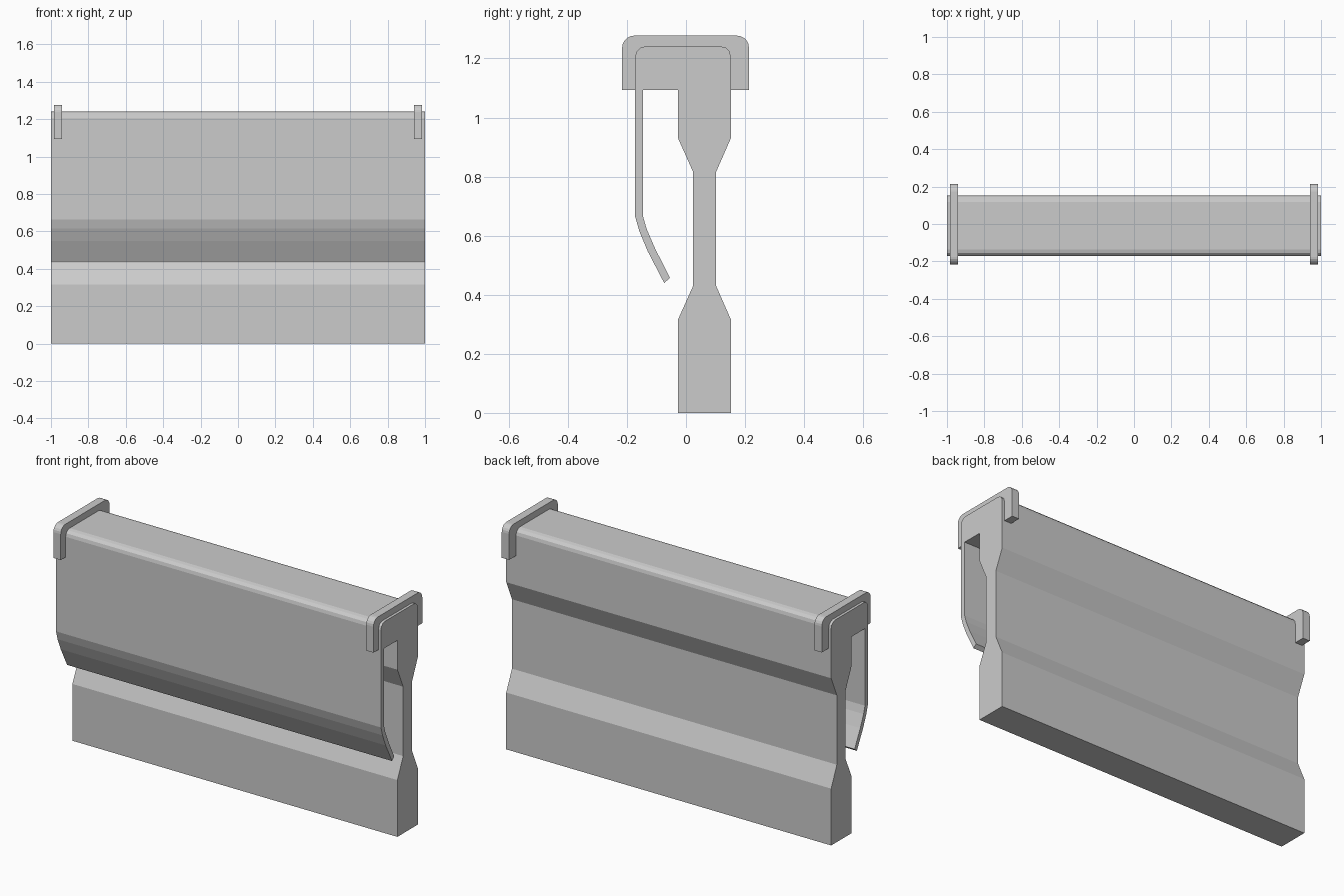
import bpy
import bmesh
from math import sin, cos, radians

cube = bpy.data.objects.get("Cube")
if cube:
    bpy.data.objects.remove(cube, do_unlink=True)

grey = bpy.data.materials.new("light_grey")
grey.use_nodes = True
colour = (0.6, 0.6, 0.6, 1)
grey.diffuse_color = colour
grey.node_tree.nodes["Principled BSDF"].inputs["Base Color"].default_value = colour


def arc(y, z, r, start, end, steps=3):
    """Rounded corner points around a centre in the (y, z) plane."""
    angles = [radians(start + (end - start) * i / steps) for i in range(steps + 1)]
    return [(y + r * cos(a), z + r * sin(a)) for a in angles]


def extrude_profile(name, points, x0, x1):
    """Extrude a closed (y, z) outline along x."""
    bm = bmesh.new()
    face = bm.faces.new([bm.verts.new((x0, y, z)) for y, z in points])
    result = bmesh.ops.extrude_face_region(bm, geom=[face])
    moved = [v for v in result["geom"] if isinstance(v, bmesh.types.BMVert)]
    bmesh.ops.translate(bm, verts=moved, vec=(x1 - x0, 0, 0))
    bmesh.ops.recalc_face_normals(bm, faces=bm.faces[:])
    mesh = bpy.data.meshes.new(name)
    bm.to_mesh(mesh)
    bm.free()
    mesh.materials.append(grey)
    obj = bpy.data.objects.new(name, mesh)
    bpy.context.collection.objects.link(obj)
    return obj


FRONT, BACK, TOP, LIP = -0.172, 0.152, 1.241, 1.093
R = 0.035

# Rounded top shared by the rail and the inside of the end clips
crown = (arc(BACK - R, TOP - R, R, 0, 90) + arc(FRONT + R, TOP - R, R, 90, 180))

# Rail: waisted web, solid head and a hanging front flap with a curled end
web_back = [(BACK, 0), (BACK, 0.316), (0.102, 0.43), (0.102, 0.816), (BACK, 0.93)]
flap = [(FRONT, 0.664), (-0.158, 0.615), (-0.13, 0.548), (-0.074, 0.44),
        (-0.054, 0.457), (-0.104, 0.555), (-0.133, 0.622), (-0.145, 0.664)]
web_front = [(-0.145, LIP), (-0.027, LIP), (-0.027, 0.93), (0.024, 0.816),
             (0.024, 0.43), (-0.027, 0.316), (-0.027, 0)]
extrude_profile("rail", web_back + crown + flap + web_front, -1, 1)

# End clips: rounded brackets hugging the head
outer = (arc(0.173, 1.237, 0.04, 0, 90, 5) + arc(-0.176, 1.237, 0.04, 90, 180, 5))
clip = ([(BACK, LIP), (0.213, LIP)] + outer + [(-0.216, LIP), (FRONT, LIP)]
        + crown[::-1])
for side, sign in (("left", 1), ("right", -1)):
    extrude_profile(side + "_end_clip", clip, sign * 0.94, sign * 0.985)
